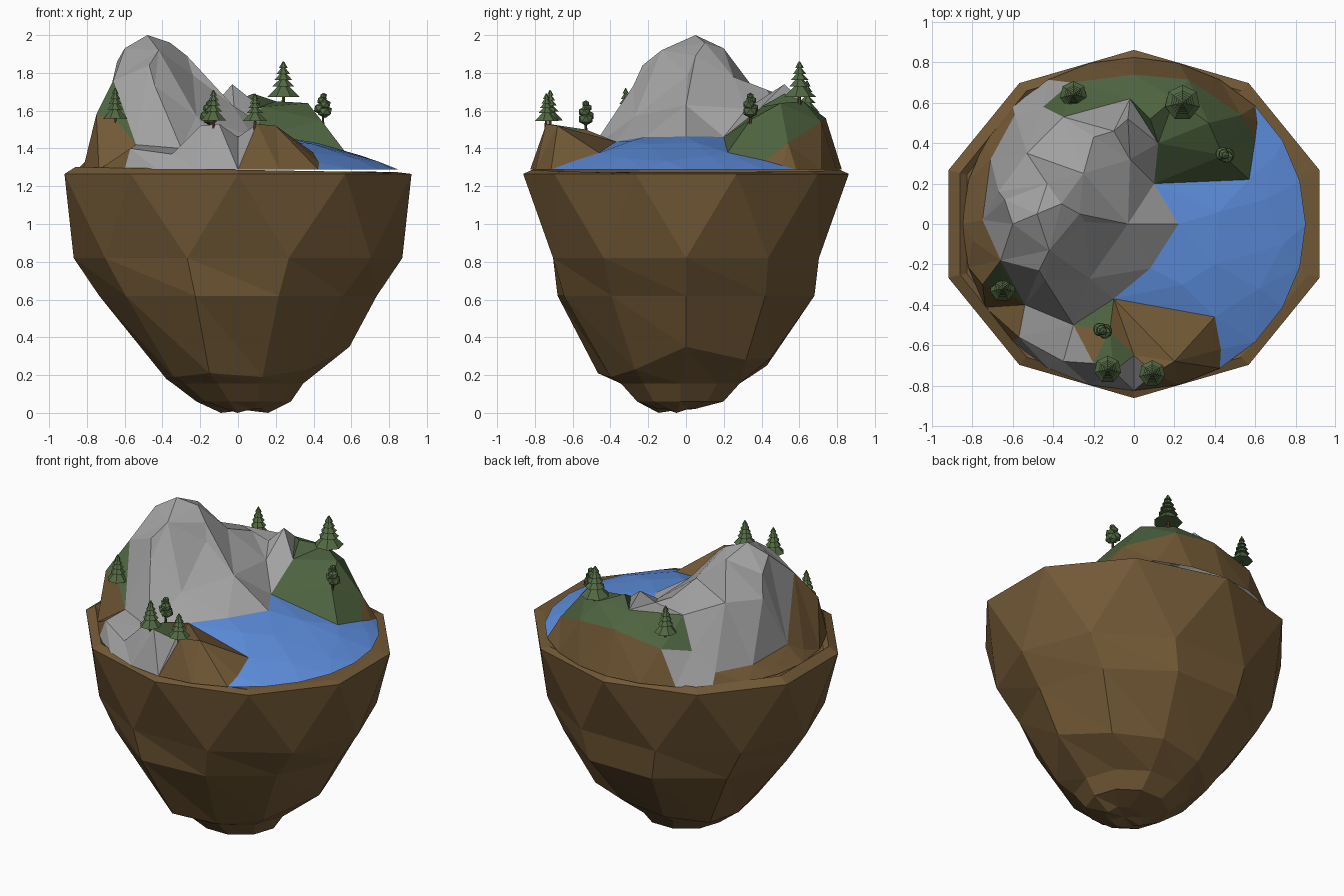
import bpy, bmesh, math
from mathutils import Vector, geometry

if "Cube" in bpy.data.objects:
    bpy.data.objects.remove(bpy.data.objects["Cube"])

def material(name, rgb):
    m = bpy.data.materials.new(name)
    m.diffuse_color = (*rgb, 1)
    m.use_nodes = True
    m.node_tree.nodes["Principled BSDF"].inputs["Base Color"].default_value = m.diffuse_color
    return m

EARTH = material("earth", (.17, .10, .037))
GRASS = material("grass", (.075, .125, .05))
WATER = material("water", (.11, .27, .72))
ROCK = material("rock", (.36, .36, .36))
LEAF = material("leaf", (.085, .14, .055))
BARK = material("bark", (.10, .06, .03))

def make(name, verts, faces, mat=None):
    me = bpy.data.meshes.new(name)
    me.from_pydata(verts, [], faces)
    bm = bmesh.new()
    bm.from_mesh(me)
    bmesh.ops.delete(bm, geom=[v for v in bm.verts if not v.link_faces], context='VERTS')
    bmesh.ops.recalc_face_normals(bm, faces=bm.faces)
    bm.to_mesh(me)
    bm.free()
    ob = bpy.data.objects.new(name, me)
    bpy.context.collection.objects.link(ob)
    if mat:
        me.materials.append(mat)
    return ob

# Floating earth bowl: ten-sided rings, triangulated, with a low lip around the top
def ring(rx, ry, z, off=0.0, cx=0.0, cy=0.0):
    return [(cx + rx * math.cos(math.radians(off + 36 * i)),
             cy + ry * math.sin(math.radians(off + 36 * i)), z) for i in range(10)]

rings = [ring(.87, .79, 1.276, 18),
         [(x, y, 1.287 - .017 * x) for x, y, z in ring(.905, .815, 0, 18)],
         ring(.966, .862, 1.265, 18), ring(.87, .74, .82), ring(.735, .715, .62)]
for i, f in [(8, .95), (9, .94)]:
    x, y, z = rings[4][i]
    rings[4][i] = (x * f, y * f, z)
skirt = [(.59, .35), (.54, .28), (.47, .29), (.45, .25), (.43, .2),
         (.38, .18), (.42, .19), (.49, .21), (.42, .19), (.46, .23)]
rings.append([(r * math.cos(math.radians(36 * i)), r * math.sin(math.radians(36 * i)), h)
              for i, (r, h) in enumerate(skirt)])
rings.append(ring(.345, .33, .155, 0, 0, -.03))
rings.append(ring(.25, .24, .06, 0, .03, -.03))
low = ring(.125, .10, .02, 0, .035, -.05)
for i in (0, 5, 7):
    low[i] = (low[i][0], low[i][1], 0)
rings.append(low)
verts = [p for r in rings for p in r] + [(.035, -.05, .015)]
faces = [tuple(range(10))]
for k in range(len(rings) - 1):
    for i in range(10):
        a, b = k * 10 + i, k * 10 + (i + 1) % 10
        c, d = a + 10, b + 10
        faces += [(a, c, d), (a, d, b)] if k >= 2 else [(a, c, d, b)]
last = (len(rings) - 1) * 10
faces += [(last + i, last + (i + 1) % 10, len(verts) - 1) for i in range(10)]
make("earth_bowl", verts, faces, EARTH)

# Landscape control points
def dome(x, y):
    return 1.285 + .19 * (1 - (x / .86) ** 2 - (y / .84) ** 2)

peak = [(-.48, .05, 2.0), (-.36, .1, 1.96), (-.27, .05, 1.89), (-.6, 0, 1.93), (-.42, -.13, 1.92),
        (-.43, .2, 1.93), (-.64, .12, 1.86), (-.47, -.23, 1.84), (-.44, -.28, 1.73),
        (-.24, .01, 1.79), (-.03, 0, 1.63), (-.22, -.27, 1.57), (-.66, -.18, 1.76),
        (-.67, .16, 1.72), (-.75, .02, 1.39), (-.71, .32, 1.36), (-.53, .35, 1.73)]
ridge = [(-.35, .53, 1.67), (-.2, .43, 1.71), (-.03, .52, 1.74), (.08, .52, 1.69), (.12, .4, 1.62),
         (-.02, .32, 1.61), (-.25, .25, 1.78), (-.1, .46, 1.66)]
meadow = [(.37, .5, 1.64), (.2, .62, 1.65), (.27, .715, 1.54), (0, .74, 1.56), (-.31, .70, 1.5),
          (-.45, .58, 1.48), (-.02, .62, 1.65), (.44, .34, 1.55), (.53, .54, 1.43)]
west = [(-.75, -.3, 1.58), (-.78, .2, 1.32), (-.59, .54, 1.36), (-.8, -.08, 1.33), (-.65, -.32, 1.555),
        (-.54, -.4, 1.42), (-.3, -.5, 1.4)]
south = [(-.57, -.56, 1.40), (-.35, -.68, 1.37), (-.2, -.69, 1.52), (-.1, -.73, 1.53), (.1, -.74, 1.53),
         (.2, -.68, 1.52), (-.12, -.53, 1.5), (0, -.65, 1.46)]
shore_xy = [(.61, .51), (.6, .42), (.57, .22), (.1, .2), (.22, 0), (.08, -.22), (-.1, -.37),
            (.4, -.46), (.43, -.62)]
shore = [(x, y, dome(x, y)) for x, y in shore_xy]
water = [(x, y, dome(x, y)) for x, y in [(.4, -.2), (.42, .06), (.65, .12), (.62, -.32), (.24, -.3),
                                         (.7, .34), (.74, -.1)]]
edge = [(.85 * math.cos(math.pi * i / 12), .825 * math.sin(math.pi * i / 12), 1.288) for i in range(24)]

# Triangulate, keeping the shore, the meadow border and the mountain foot as edges
pts = shore + peak + ridge + meadow + west + south + water + edge
meadow_rim = [shore[1], meadow[8], meadow[2], meadow[3], meadow[4], meadow[5], ridge[0], meadow[6], ridge[4]]
foot = [meadow[5], west[2], peak[15], peak[14], peak[12], west[5], west[6], shore[6]]
links = [(pts.index(a), pts.index(b)) for line in (shore, meadow_rim, foot) for a, b in zip(line, line[1:])]
v2, _, tris, origin, _, _ = geometry.delaunay_2d_cdt([Vector(p[:2]) for p in pts], links, [], 0, 1e-5)
land = [(v.x, v.y, pts[o[0]][2] if o else 1.65) for v, o in zip(v2, origin)]

# Colour regions seen from above, first match wins
def flat(line):
    return [p[:2] for p in line]

regions = [
    ("lake", WATER, shore_xy + [(.43, -.9), (1, -.9), (1, .58), (.62, .58)]),
    ("green_back", GRASS, flat(meadow_rim + [shore[3], shore[2]])),
    ("green_west", GRASS, [(-.66, -.17), (-.54, -.4), (-.75, -.305)]),
    ("green_south", GRASS, [(-.2, -.38), (-.09, -.37), (-.06, -.73), (-.2, -.7)]),
    ("mountain", ROCK, flat(foot + [shore[5], shore[4], shore[3], ridge[4], meadow[6], ridge[0]])),
    ("rock_spur", ROCK, [(-.6, .53), (-.44, .57), (-.32, .7), (-.42, .73), (-.52, .62)]),
    ("low_rocks", ROCK, [(-.58, -.42), (-.3, -.49), (-.19, -.68), (.08, -.62), (.06, -.72), (-.1, -.85),
                         (-.66, -.7)]),
    ("earth_slopes", EARTH, None)]

def inside(x, y, poly):
    odd = False
    for (ax, ay), (bx, by) in zip(poly, poly[1:] + poly[:1]):
        if (ay > y) != (by > y) and x < ax + (y - ay) * (bx - ax) / (by - ay):
            odd = not odd
    return odd

groups = {r[0]: [] for r in regions}
for t in tris:
    cx, cy = (sum(land[i][k] for i in t) / 3 for k in (0, 1))
    name = next(n for n, m, poly in regions if poly is None or inside(cx, cy, poly))
    groups[name].append(tuple(t))
for name, mat, _ in regions:
    if groups[name]:
        make(name, land, groups[name], mat)

# Trees
def part(name, bm, mat):
    me = bpy.data.meshes.new(name)
    bm.to_mesh(me)
    bm.free()
    me.materials.append(mat)
    bpy.context.collection.objects.link(bpy.data.objects.new(name, me))

def cone(bm, x, y, z0, z1, r0, r1, n=7):
    res = bmesh.ops.create_cone(bm, cap_ends=True, segments=n, radius1=r0, radius2=r1, depth=z1 - z0)
    bmesh.ops.translate(bm, verts=res['verts'], vec=(x, y, (z0 + z1) / 2))

def tree(x, y, base, top, r, pine):
    h = top - base
    bm = bmesh.new()
    cone(bm, x, y, base - .03, base + .4 * h, .11 * r + .003, .005, 6)
    part("trunk", bm, BARK)
    bm = bmesh.new()
    if pine:
        # wide skirt, then thinner tiers
        for z0, z1, f in [(.15, .45, 1), (.4, .6, .68), (.56, .74, .55), (.7, .87, .42), (.84, 1, .28)]:
            cone(bm, x, y, base + h * z0, base + h * z1, r * f, r * f * .25 - .002)
    else:
        for dx, dy, f, s in [(.2, 0, .35, .8), (-.25, .15, .45, .75), (.2, -.15, .58, .65),
                             (-.1, .1, .72, .55), (.05, 0, .86, .4)]:
            res = bmesh.ops.create_icosphere(bm, subdivisions=1, radius=r * s)
            bmesh.ops.scale(bm, verts=res['verts'], vec=(1, 1, .85))
            bmesh.ops.translate(bm, verts=res['verts'], vec=(x + dx * r, y + dy * r, base + f * h))
    part("pine_foliage" if pine else "bush_foliage", bm, LEAF)

for t in [(.24, .6, 1.64, 1.86, .088, True), (-.3, .64, 1.56, 1.76, .068, True),
          (-.65, -.32, 1.53, 1.72, .064, True), (-.13, -.72, 1.52, 1.71, .068, True),
          (.09, -.74, 1.52, 1.69, .066, True), (.45, .34, 1.54, 1.70, .052, False),
          (-.155, -.53, 1.50, 1.66, .052, False)]:
    tree(*t)
